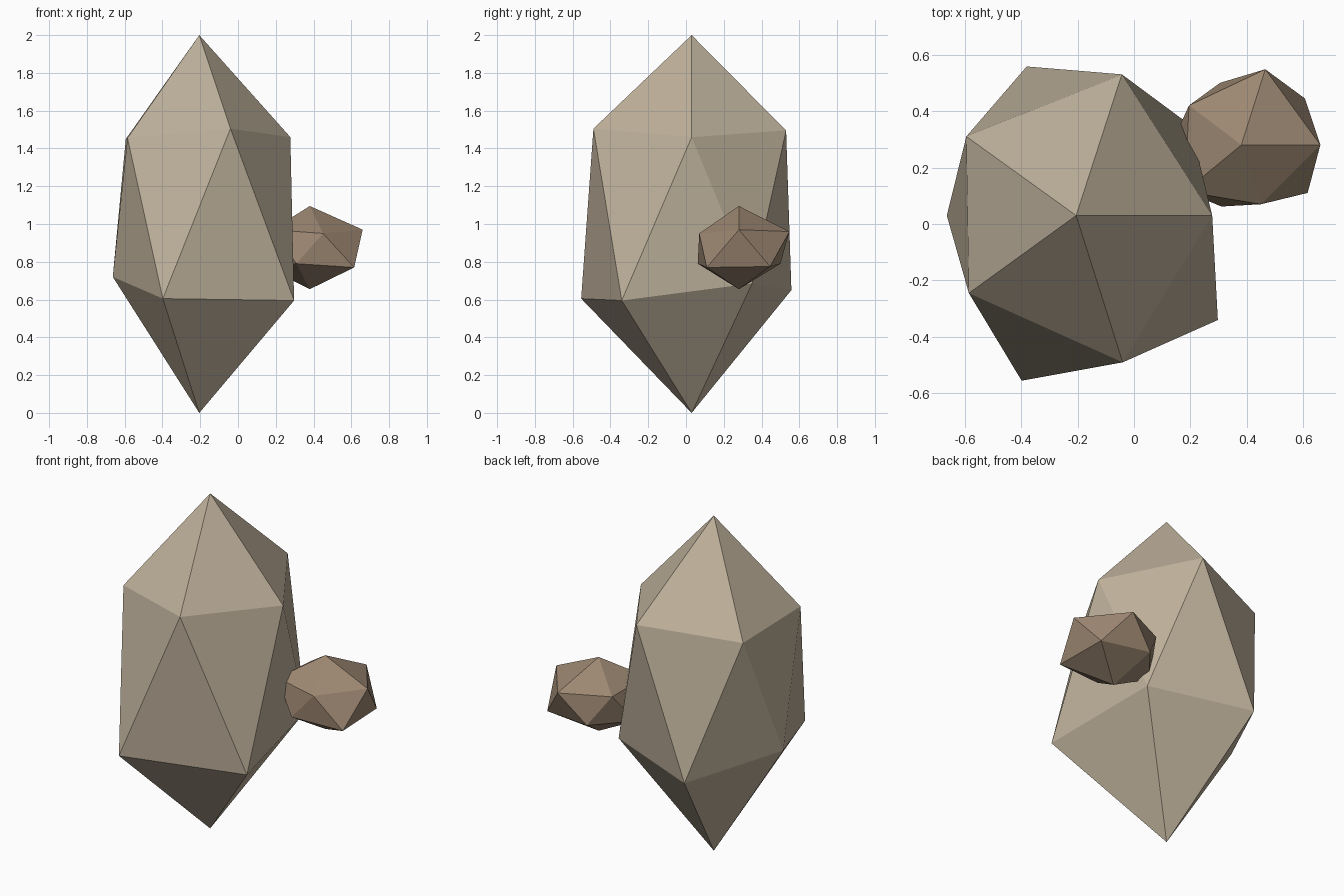
import bpy, bmesh

if "Cube" in bpy.data.objects:
    bpy.data.objects.remove(bpy.data.objects["Cube"])


def rock(name, top, bottom, upper, lower, color):
    """Irregular 20-sided rock: two tips and two staggered five-point rings."""
    bm = bmesh.new()
    t, b = bm.verts.new(top), bm.verts.new(bottom)
    u = [bm.verts.new(p) for p in upper]
    l = [bm.verts.new(p) for p in lower]
    for k in range(5):
        n = (k + 1) % 5
        bm.faces.new((t, u[k], u[n]))
        bm.faces.new((u[k], l[k], u[n]))
        bm.faces.new((l[k], l[n], u[n]))
        bm.faces.new((b, l[n], l[k]))
    bmesh.ops.recalc_face_normals(bm, faces=bm.faces)
    mesh = bpy.data.meshes.new(name)
    bm.to_mesh(mesh)
    bm.free()
    mat = bpy.data.materials.new(name + "_stone")
    mat.diffuse_color = color
    mat.use_nodes = True
    mat.node_tree.nodes["Principled BSDF"].inputs["Base Color"].default_value = mat.diffuse_color
    mesh.materials.append(mat)
    obj = bpy.data.objects.new(name, mesh)
    bpy.context.collection.objects.link(obj)
    return obj


# Tall standing rock
rock("tall_rock", (-0.205, 0.03, 2.0), (-0.205, 0.03, 0.0),
     [(0.277, 0.03, 1.46), (-0.043, 0.53, 1.495), (-0.594, 0.31, 1.45),
      (-0.585, -0.245, 1.455), (-0.04, -0.49, 1.505)],
     [(0.20, 0.35, 0.685), (-0.38, 0.558, 0.65), (-0.663, 0.03, 0.72),
      (-0.398, -0.555, 0.605), (0.297, -0.34, 0.595)],
     (0.52, 0.44, 0.33, 1))

# Small rock stuck to its side
rock("small_rock", (0.38, 0.28, 1.095), (0.38, 0.28, 0.655),
     [(0.66, 0.28, 0.97), (0.465, 0.548, 0.96), (0.195, 0.42, 0.96),
      (0.18, 0.115, 0.97), (0.45, 0.07, 0.95)],
     [(0.605, 0.445, 0.775), (0.305, 0.50, 0.79), (0.13, 0.28, 0.78),
      (0.31, 0.062, 0.79), (0.615, 0.11, 0.77)],
     (0.33, 0.24, 0.165, 1))
